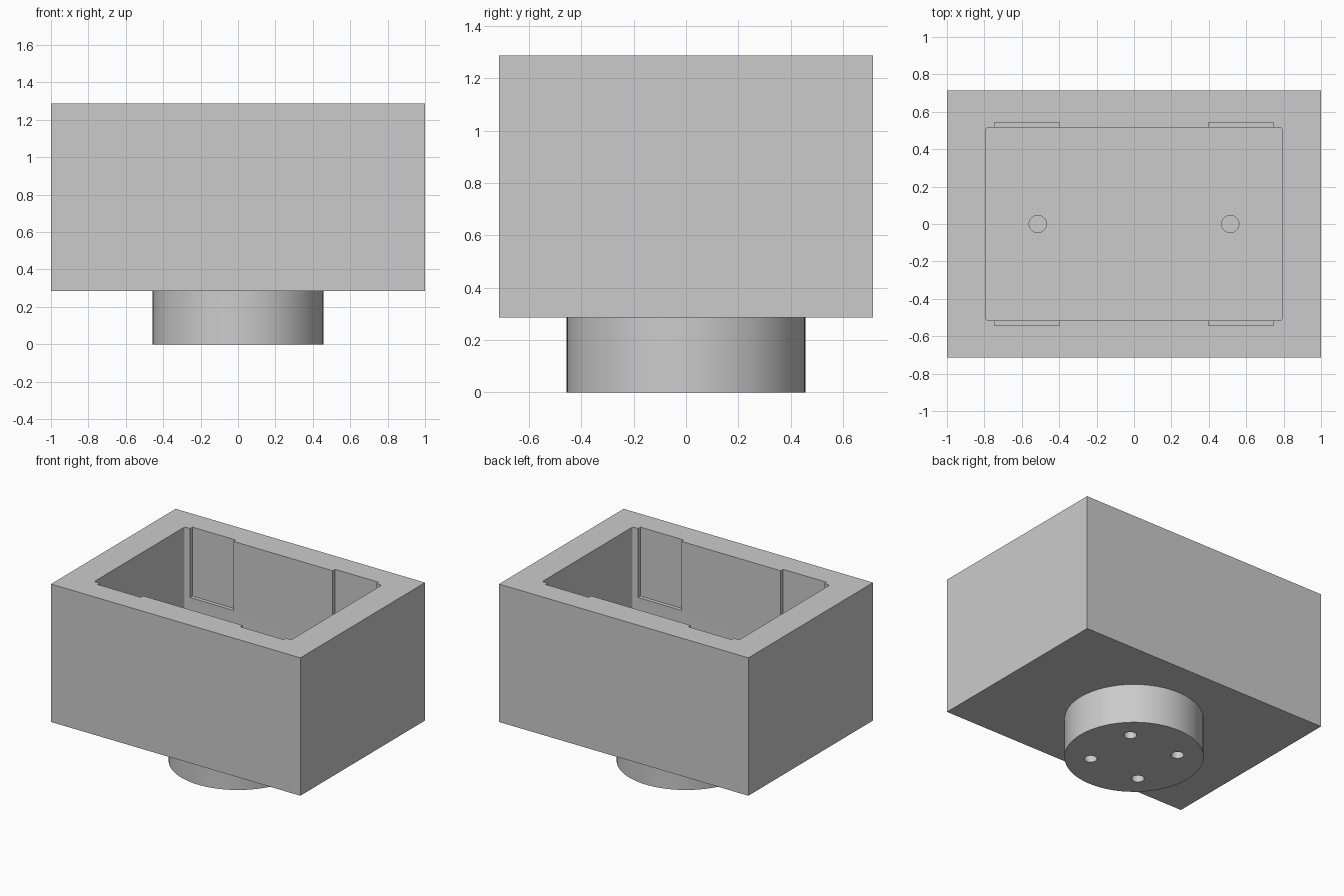
import bpy, bmesh, math
from mathutils import Matrix

cube = bpy.data.objects.get("Cube")
if cube:
    bpy.data.objects.remove(cube, do_unlink=True)

BASE_TOP, BOX_TOP, FLOOR = 0.286, 1.286, 0.486

# One plain grey for the whole model
grey = bpy.data.materials.new("grey")
grey.use_nodes = True
colour = (0.6, 0.6, 0.6, 1)
grey.diffuse_color = colour
grey.node_tree.nodes["Principled BSDF"].inputs["Base Color"].default_value = colour


def finish(name, bm):
    mesh = bpy.data.meshes.new(name)
    bm.to_mesh(mesh)
    bm.free()
    obj = bpy.data.objects.new(name, mesh)
    bpy.context.collection.objects.link(obj)
    mesh.materials.append(grey)
    return obj


def block(name, x, y, z, corner=0):
    """Box from (min, max) ranges, optionally with rounded upright edges."""
    bm = bmesh.new()
    centre = [(a + b) / 2 for a, b in (x, y, z)]
    size = [b - a for a, b in (x, y, z)]
    bmesh.ops.create_cube(bm, size=1, matrix=Matrix.Translation(centre) @ Matrix.Diagonal((*size, 1)))
    if corner:
        upright = [e for e in bm.edges if abs(e.verts[0].co.z - e.verts[1].co.z) > 0.01]
        bmesh.ops.bevel(bm, geom=upright, offset=corner, segments=3, profile=0.5, affect='EDGES')
    return finish(name, bm)


def cylinder(name, x, y, z, radius, sides=32):
    bm = bmesh.new()
    bmesh.ops.create_cone(bm, cap_ends=True, segments=sides, radius1=radius, radius2=radius,
                          depth=z[1] - z[0], matrix=Matrix.Translation((x, y, sum(z) / 2)))
    return finish(name, bm)


def cut(target, cutter):
    cutter.hide_render = True
    mod = target.modifiers.new("cut", 'BOOLEAN')
    mod.operation, mod.solver, mod.object = 'DIFFERENCE', 'EXACT', cutter
    bpy.context.view_layer.objects.active = target
    bpy.ops.object.modifier_apply(modifier=mod.name)
    bpy.data.objects.remove(cutter, do_unlink=True)


# Open box with its cavity
box = block("box", (-1, 1), (-0.714, 0.714), (BASE_TOP, BOX_TOP))
cut(box, block("cavity_cutter", (-0.79, 0.79), (-0.517, 0.517), (FLOOR, 1.4), 0.01))

# Shallow wall recesses and blind floor holes
for sx in (-1, 1):
    for sy in (-1, 1):
        cut(box, block("recess_cutter", sorted((sx * 0.398, sx * 0.747)),
                       sorted((sy * 0.45, sy * 0.544)), (0.786, 1.4)))
    cut(box, cylinder("floor_hole_cutter", sx * 0.515, 0, (FLOOR - 0.1, FLOOR + 0.1), 0.046))

# Round base with four mounting holes underneath
base = cylinder("round_base", 0, 0, (0, BASE_TOP), 0.456, 96)
for sx in (-1, 1):
    for sy in (-1, 1):
        cut(base, cylinder("mounting_hole_cutter", sx * 0.202, sy * 0.202, (-0.1, 0.2), 0.042))

# Smooth round walls, crisp edges
bpy.ops.object.select_all(action='DESELECT')
for obj in (box, base):
    obj.select_set(True)
bpy.context.view_layer.objects.active = box
bpy.ops.object.shade_smooth_by_angle(angle=math.radians(35))
